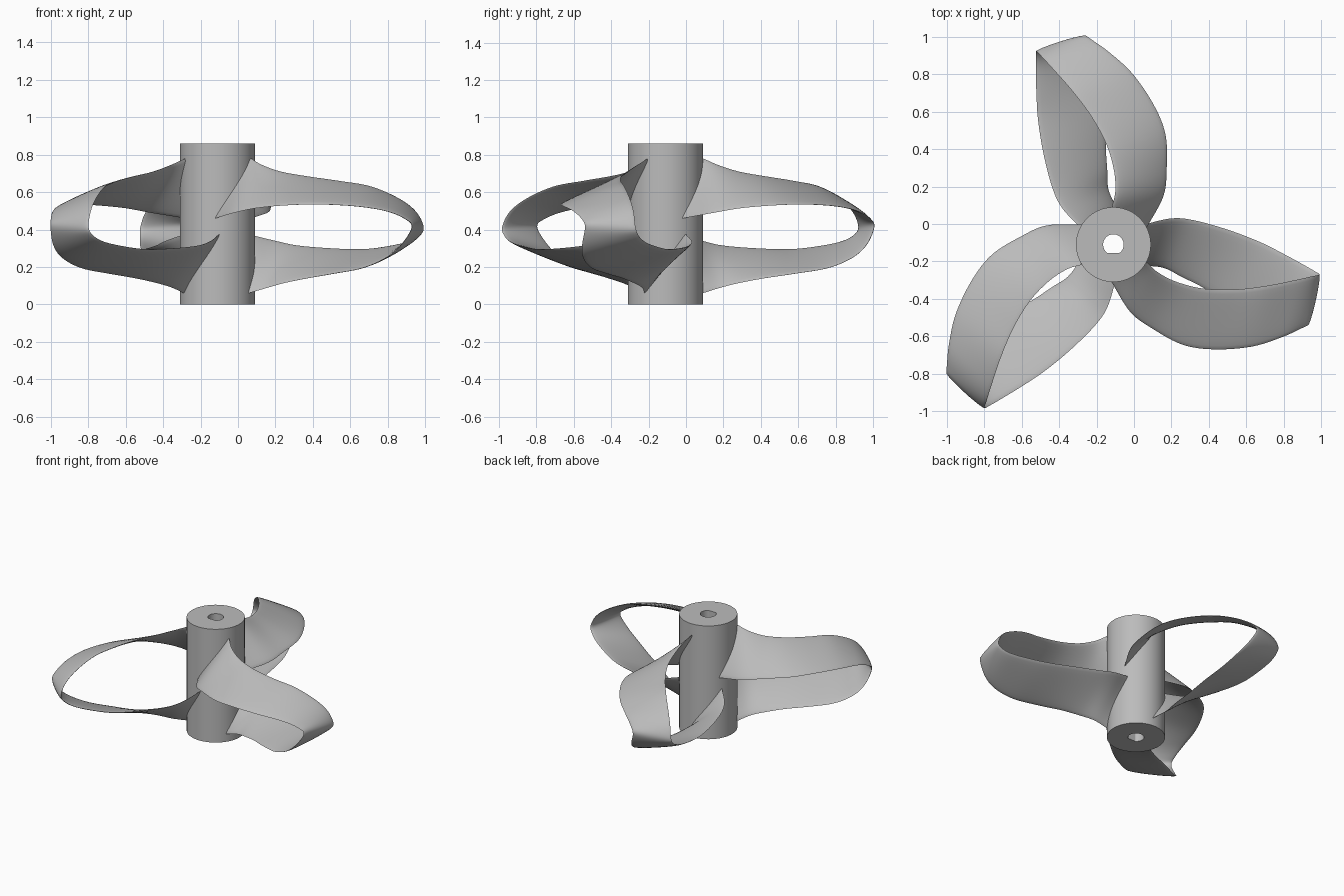
import bpy, bmesh, math
from mathutils import Vector

cube = bpy.data.objects.get("Cube")
if cube:
    bpy.data.objects.remove(cube)

CENTRE = Vector((-0.11, -0.11, 0))
grey = bpy.data.materials.new("plain_grey")
grey.use_nodes = True
grey.diffuse_color = (0.5, 0.5, 0.5, 1)
grey.node_tree.nodes["Principled BSDF"].inputs["Base Color"].default_value = (0.5, 0.5, 0.5, 1)


def finish(bm, name, angle):
    bmesh.ops.recalc_face_normals(bm, faces=bm.faces)
    mesh = bpy.data.meshes.new(name)
    bm.to_mesh(mesh)
    bm.free()
    mesh.materials.append(grey)
    obj = bpy.data.objects.new(name, mesh)
    bpy.context.collection.objects.link(obj)
    obj.location = CENTRE
    bpy.ops.object.select_all(action='DESELECT')
    obj.select_set(True)
    bpy.context.view_layer.objects.active = obj
    bpy.ops.object.shade_smooth_by_angle(angle=math.radians(angle))
    return obj


def loft(bm, rings, closed):
    """Skin a list of closed vertex rings; closed joins last ring to first."""
    rows = [[bm.verts.new(p) for p in ring] for ring in rings]
    n = len(rows[0])
    for i in range(len(rows) if closed else len(rows) - 1):
        a, b = rows[i], rows[(i + 1) % len(rows)]
        for j in range(n):
            k = (j + 1) % n
            bm.faces.new((a[j], a[k], b[k], b[j]))
    return rows


def spline(points, steps):
    """Smooth curve through all points."""
    p = [Vector(q) for q in points]
    p = [2 * p[0] - p[1]] + p + [2 * p[-1] - p[-2]]
    out = []
    for i in range(1, len(p) - 2):
        a, b, c, d = p[i - 1:i + 3]
        for s in range(steps):
            t = s / steps
            out.append(0.5 * (2 * b + (c - a) * t + (2 * a - 5 * b + 4 * c - d) * t ** 2
                              + (3 * b - a - 3 * c + d) * t ** 3))
    return out + [p[-2]]


# Hub: tube with a D-shaped shaft bore
def circle(radius, z, flat=-1):
    angles = [2 * math.pi * i / 96 for i in range(96)]
    return [(radius * math.cos(a), max(radius * math.sin(a), flat), z) for a in angles]


bm = bmesh.new()
loft(bm, [circle(0.2, 0), circle(0.2, 0.86),
          circle(0.055, 0.86, -0.045), circle(0.055, 0, -0.045)], True)
finish(bm, "hub", 30)

# Blade edges, each running out along the upper sheet and back along the lower one
rear_edge = [(.18, -.095, .78), (.24, -.15, .745), (.34, -.2, .71), (.48, -.235, .685),
             (.65, -.24, .66), (.82, -.22, .63), (.97, -.19, .565), (1.06, -.17, .495),
             (1.1, -.16, .415),
             (1.08, -.145, .37), (1.02, -.11, .335), (.91, -.05, .31), (.78, .015, .295),
             (.61, .08, .3), (.43, .13, .315), (.31, .14, .34), (.168, .109, .375)]
front_edge = [(-.01, -.2, .46), (.09, -.36, .49), (.21, -.45, .515), (.37, -.535, .53),
              (.54, -.56, .535), (.74, -.545, .525), (.9, -.495, .5), (1.0, -.45, .46),
              (1.04, -.43, .415),
              (.985, -.445, .32), (.9, -.44, .25), (.775, -.395, .195), (.62, -.315, .165),
              (.48, -.23, .14), (.36, -.17, .115), (.27, -.125, .09), (.166, -.112, .06)]


# Looped blade: thin lens section swept between the two edges
def blade(name, turn):
    a, b = spline(rear_edge, 6), spline(front_edge, 6)
    mid = [(p + q) / 2 for p, q in zip(a, b)]
    n, thick, rings = 12, 0.012, []
    for i, (p, q) in enumerate(zip(a, b)):
        run = mid[min(i + 1, len(mid) - 1)] - mid[max(i - 1, 0)]
        normal = run.cross(q - p).normalized()
        ring = []
        for j in range(2 * n):
            u = (1 - math.cos(math.pi * j / n)) / 2
            side = math.sin(math.pi * j / n) * thick
            ring.append(p.lerp(q, u) + normal * side)
        rings.append(ring)
    bm = bmesh.new()
    rows = loft(bm, rings, False)
    for row in (rows[0], rows[-1]):
        bm.faces.new(row)
    obj = finish(bm, name, 50)
    obj.rotation_euler.z = turn


for i, side in enumerate(("left", "back", "right")):
    blade("blade_" + side, i * 2 * math.pi / 3)
